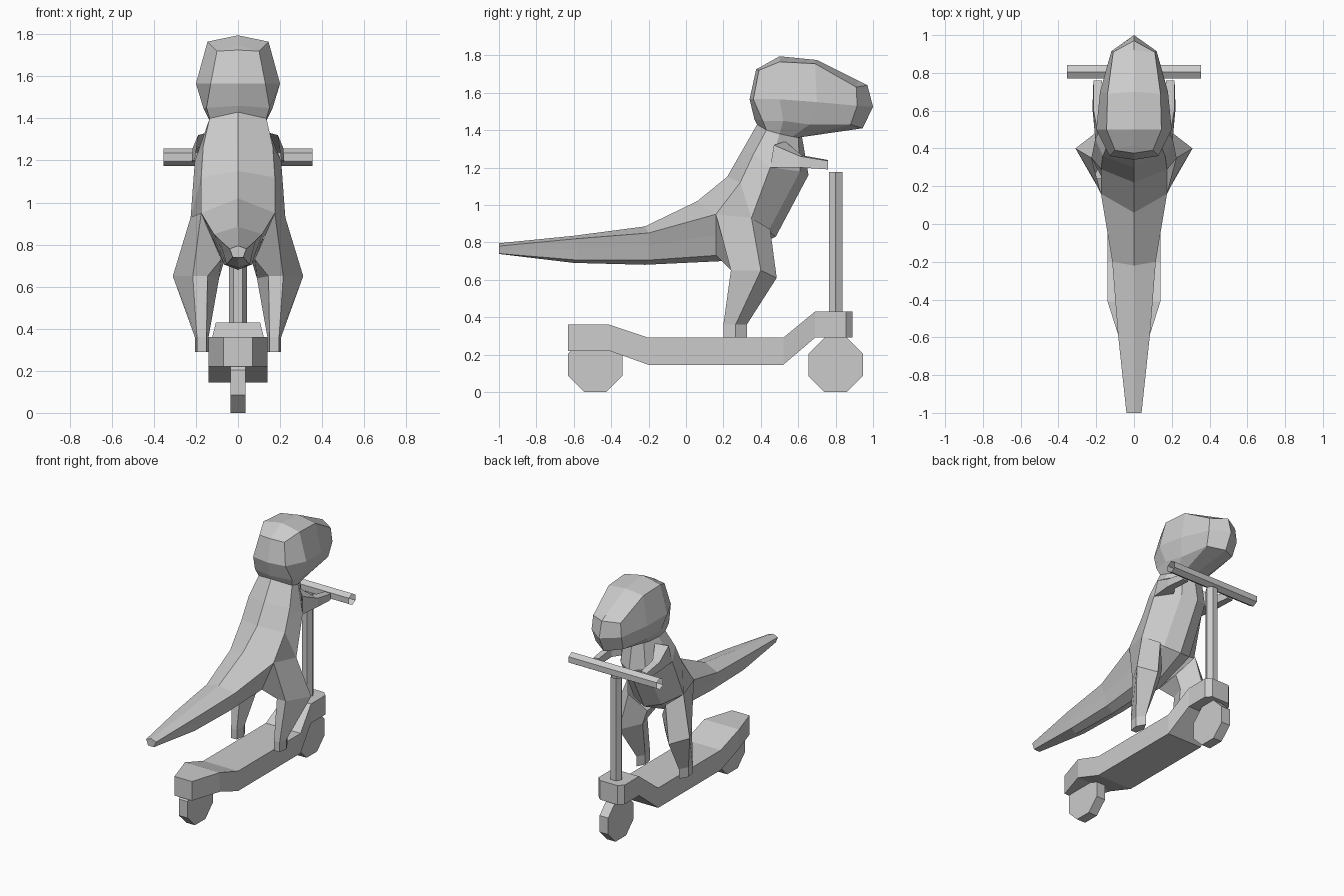
import bpy, bmesh, math
from mathutils import Matrix

if "Cube" in bpy.data.objects:
    bpy.data.objects.remove(bpy.data.objects["Cube"])


def finish(bm, name):
    bmesh.ops.remove_doubles(bm, verts=bm.verts, dist=0.0005)
    bmesh.ops.recalc_face_normals(bm, faces=bm.faces)
    me = bpy.data.meshes.new(name)
    bm.to_mesh(me)
    bm.free()
    ob = bpy.data.objects.new(name, me)
    bpy.context.collection.objects.link(ob)
    return ob


def loft(name, rings, cap_start=False, cap_end=False):
    bm = bmesh.new()
    rows = [[bm.verts.new(p) for p in r] for r in rings]
    n = len(rows[0])
    for a, b in zip(rows, rows[1:]):
        for i in range(n):
            j = (i + 1) % n
            bm.faces.new((a[i], a[j], b[j], b[i]))
    if cap_start:
        bm.faces.new(rows[0])
    if cap_end:
        bm.faces.new(rows[-1])
    return finish(bm, name)


def mirrored(half):
    # half ring starts and ends on the centre plane
    return half + [(-x, y, z) for x, y, z in reversed(half[1:-1])]


def flip(ring):
    return [(-x, y, z) for x, y, z in ring]


def cylinder(name, sides, radius, depth, matrix, caps):
    bm = bmesh.new()
    bmesh.ops.create_cone(bm, cap_ends=caps, segments=sides, radius1=radius,
                          radius2=radius, depth=depth, matrix=matrix)
    return finish(bm, name)


# tail and torso, from the tail tip to the neck
body = [
    [(0, -1, .795), (.04, -1, .78), (.032, -1, .76), (.025, -1, .74), (0, -1, .738)],
    [(0, -.6, .835), (.085, -.58, .82), (.07, -.58, .765), (.055, -.58, .705), (0, -.6, .69)],
    [(0, -.22, .885), (.115, -.2, .85), (.09, -.2, .78), (.065, -.2, .705), (0, -.22, .68)],
    [(0, .06, 1.02), (.175, .16, .95), (.125, .16, .84), (.08, .16, .73), (0, .2, .70)],
    [(0, .22, 1.15), (.175, .29, 1.12), (.225, .35, .93), (.11, .44, .86), (0, .48, .83)],
    [(0, .3, 1.29), (.165, .36, 1.27), (.205, .45, 1.2), (.1, .61, 1.18), (0, .655, 1.16)],
    [(0, .38, 1.43), (.135, .43, 1.40), (.13, .5, 1.38), (.08, .6, 1.36), (0, .62, 1.365)],
]
loft("body_and_tail", [mirrored(r) for r in body], cap_start=True)

# head, from the neck up to the crown ridge
head = [
    [(0, .38, 1.43), (.135, .43, 1.40), (.13, .5, 1.38), (.1, .57, 1.365), (.08, .6, 1.36), (0, .62, 1.365)],
    [(0, .365, 1.46), (.15, .41, 1.45), (.165, .52, 1.45), (.145, .66, 1.43), (.11, .88, 1.43), (0, .945, 1.41)],
    [(0, .34, 1.565), (.13, .36, 1.565), (.2, .5, 1.565), (.18, .7, 1.55), (.12, .915, 1.53), (0, 1, 1.525)],
    [(0, .375, 1.725), (.1, .39, 1.72), (.145, .5, 1.765), (.14, .69, 1.755), (.11, .91, 1.63), (0, .97, 1.64)],
]
rings = [mirrored(r) for r in head]
ridge = [(.375, 1.725), (.42, 1.75), (.5, 1.795), (.7, 1.775), (.92, 1.665), (.97, 1.64)]
bm_rows = rings + [mirrored([(0, y, z) for y, z in ridge])]
loft("head", bm_rows)

# legs and arms, one ring per joint
leg = [
    [(.225, .35, .93), (.175, .16, .95), (.08, .16, .73), (.06, .36, .74), (.15, .45, .87)],
    [(.31, .40, .65), (.215, .24, .65), (.145, .24, .65), (.09, .37, .64), (.2, .485, .61)],
    [(.205, .265, .36), (.195, .2, .36), (.15, .2, .36), (.14, .27, .36), (.17, .325, .36)],
    [(.205, .265, .29), (.195, .2, .29), (.15, .2, .29), (.14, .27, .29), (.17, .325, .29)],
]
arm = [
    [(.205, .45, 1.2), (.19, .47, 1.32), (.12, .53, 1.34), (.12, .55, 1.2)],
    [(.22, .61, 1.2), (.215, .61, 1.26), (.165, .62, 1.265), (.165, .62, 1.2)],
    [(.215, .76, 1.19), (.215, .76, 1.235), (.17, .76, 1.24), (.17, .76, 1.19)],
]
for side, fn in (("right", lambda r: r), ("left", flip)):
    loft(side + "_leg", [fn(r) for r in leg], cap_end=True)
    loft(side + "_arm", [fn(r) for r in arm], cap_end=True)

# scooter deck: y, half width, bottom, top
deck = [(-.63, .07, .22, .36), (-.41, .14, .22, .36), (-.2, .14, .145, .29),
        (.52, .14, .145, .29), (.69, .105, .29, .43), (.855, .105, .29, .43),
        (.89, .07, .29, .43)]
loft("scooter_deck", [[(-w, y, b), (w, y, b), (w, y, t), (-w, y, t)]
                      for y, w, b, t in deck], True, True)

# octagonal wheels with flat bottoms
R = .145 / math.cos(math.pi / 8)
for name, y in (("front_wheel", .80), ("rear_wheel", -.485)):
    cylinder(name, 8, R, .07, Matrix.Translation((0, y, .145))
             @ Matrix.Rotation(math.pi / 2, 4, 'Y')
             @ Matrix.Rotation(math.pi / 8, 4, 'Z'), True)

# hexagonal open tubes: steering post and handlebar
cylinder("steering_post", 6, .042, .75, Matrix.Translation((0, .80, .80))
         @ Matrix.Rotation(math.pi / 2, 4, 'Z'), False)
cylinder("handlebar", 6, .042, .71, Matrix.Translation((0, .806, 1.215))
         @ Matrix.Rotation(math.pi / 2, 4, 'Y')
         @ Matrix.Rotation(math.pi / 2, 4, 'Z'), False)

# turn the hexagons so their edges sit on the required axes
for name, axis, centre in (("steering_post", 'Z', (0, .80, .80)),
                           ("handlebar", 'X', (0, .806, 1.215))):
    me = bpy.data.objects[name].data
    c = Matrix.Translation(centre)
    key = 0 if axis == 'Z' else 2
    reach = max(abs(v.co[key] - centre[key]) for v in me.vertices)
    if reach < .04:
        me.transform(c @ Matrix.Rotation(math.pi / 6, 4, axis) @ c.inverted())
